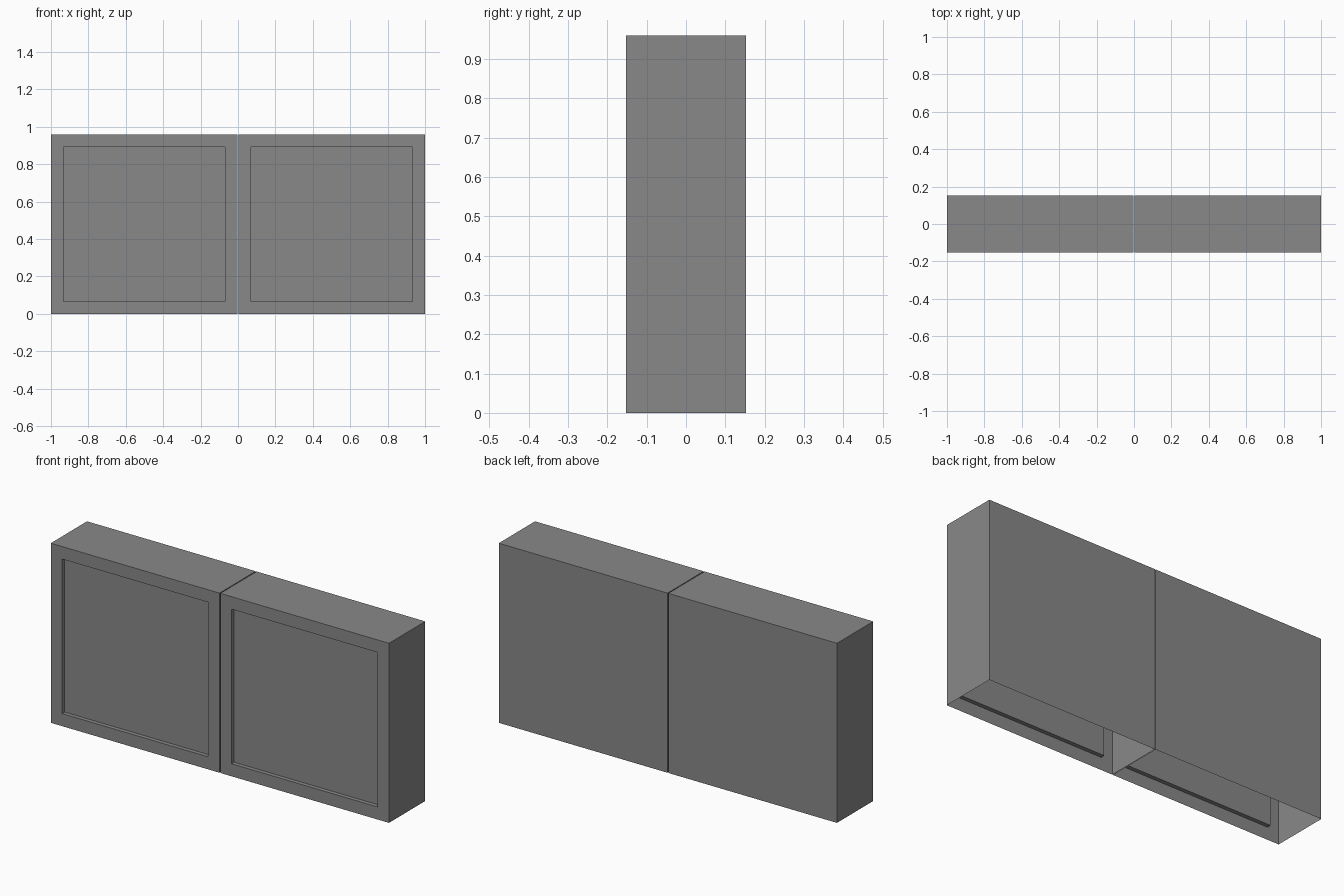
import bpy, bmesh

cube = bpy.data.objects.get("Cube")
if cube:
    bpy.data.objects.remove(cube, do_unlink=True)

GAP, HALF_DEPTH, HEIGHT = 0.0025, 0.153, 0.96
MARGIN, RECESS = 0.067, 0.022

grey = bpy.data.materials.new("neutral grey")
grey.use_nodes = True
colour = (0.25, 0.25, 0.25, 1)
grey.diffuse_color = colour
grey.node_tree.nodes["Principled BSDF"].inputs["Base Color"].default_value = colour


def cabinet(name, x0, x1):
    """Thin-walled box, open underneath, with a recessed front panel."""
    bm = bmesh.new()
    bmesh.ops.create_cube(bm, size=1)
    for v in bm.verts:
        v.co.x = x1 if v.co.x > 0 else x0
        v.co.y = HALF_DEPTH if v.co.y > 0 else -HALF_DEPTH
        v.co.z = HEIGHT if v.co.z > 0 else 0
    bm.normal_update()

    # open underside
    bottom = [f for f in bm.faces if f.normal.z < -0.5]
    bmesh.ops.delete(bm, geom=bottom, context='FACES_ONLY')

    # frame border, then straight-sided recess
    front = next(f for f in bm.faces if f.normal.y < -0.5)
    bmesh.ops.inset_region(bm, faces=[front], thickness=MARGIN,
                           use_boundary=True, use_even_offset=True)
    panel = bmesh.ops.extrude_face_region(bm, geom=[front])
    verts = [g for g in panel["geom"] if isinstance(g, bmesh.types.BMVert)]
    bmesh.ops.translate(bm, verts=verts, vec=(0, RECESS, 0))
    if front.is_valid:
        bmesh.ops.delete(bm, geom=[front], context='FACES_ONLY')

    mesh = bpy.data.meshes.new(name)
    bm.to_mesh(mesh)
    bm.free()
    mesh.materials.append(grey)
    obj = bpy.data.objects.new(name, mesh)
    bpy.context.scene.collection.objects.link(obj)


# Pair of cabinets with a hairline gap between them
cabinet("right_cabinet", -1, -GAP)
cabinet("left_cabinet", GAP, 1)
